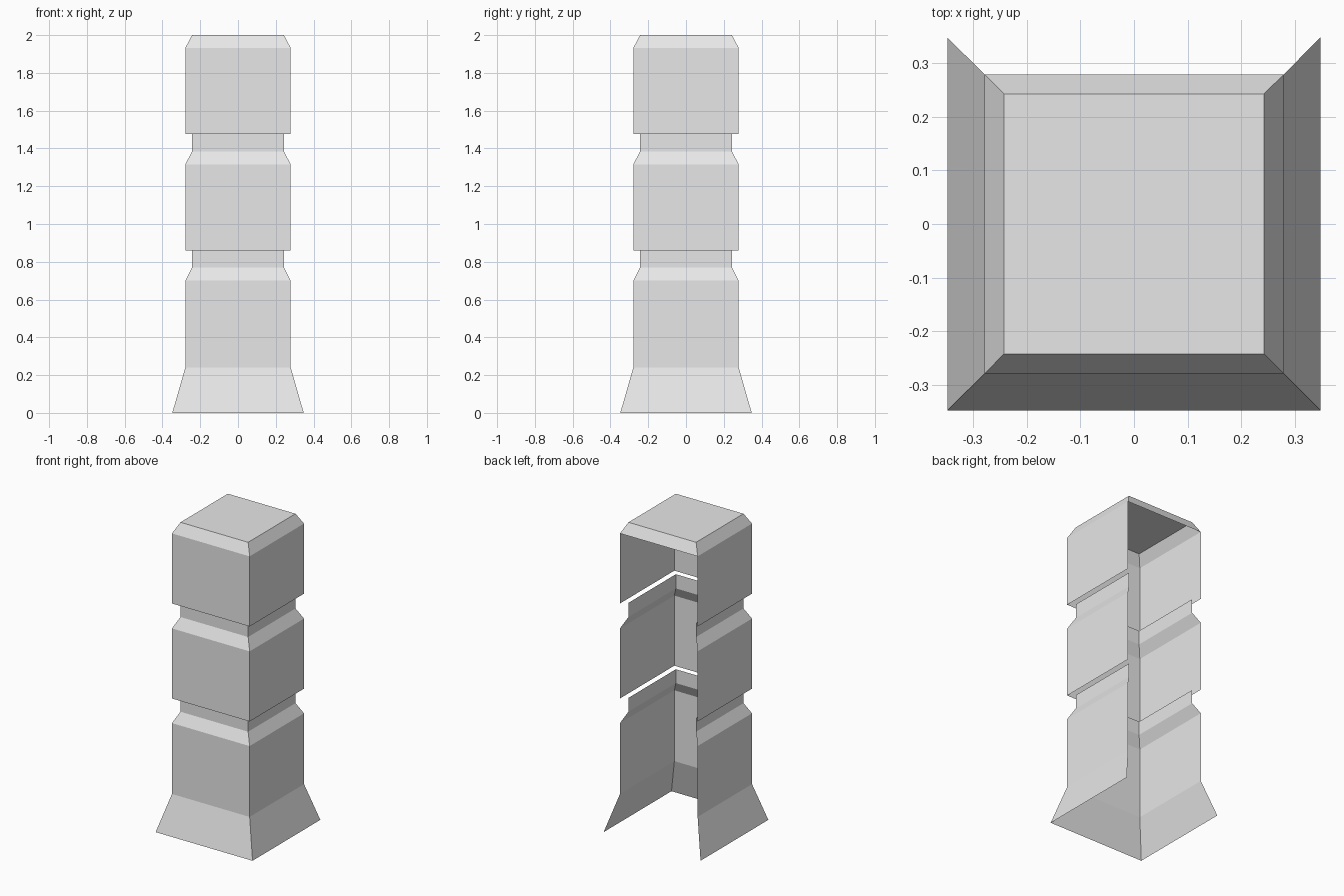
import bpy, bmesh

if "Cube" in bpy.data.objects:
    bpy.data.objects.remove(bpy.data.objects["Cube"])

grey = bpy.data.materials.new("light_grey")
grey.diffuse_color = (0.8, 0.8, 0.8, 1)
grey.use_nodes = True
grey.node_tree.nodes["Principled BSDF"].inputs["Base Color"].default_value = grey.diffuse_color

W, N, F = 0.279, 0.243, 0.348   # half widths: body, neck, flared foot


def shell(name, profile, cap=False):
    """Three-sided thin shell, open at the back, from (half width, z) levels."""
    bm = bmesh.new()
    rings = [[bm.verts.new((x * r, y * r, z))
              for x, y in ((-1, 1), (-1, -1), (1, -1), (1, 1))]
             for r, z in profile]
    for low, high in zip(rings, rings[1:]):
        for i in range(3):
            bm.faces.new((low[i], low[i + 1], high[i + 1], high[i]))
    if cap:
        # flat top and the rear sloping edge
        bm.faces.new(rings[-1])
        bm.faces.new((rings[-2][3], rings[-2][0], rings[-1][0], rings[-1][3]))
    mesh = bpy.data.meshes.new(name)
    bm.to_mesh(mesh)
    bm.free()
    mesh.materials.append(grey)
    obj = bpy.data.objects.new(name, mesh)
    bpy.context.collection.objects.link(obj)


# Stacked tiers: the necks of the lower two rise to the tier above
shell("lower_tier", [(F, 0), (W, 0.24), (W, 0.70), (N, 0.77), (N, 0.86)])
shell("middle_tier", [(W, 0.86), (W, 1.315), (N, 1.385), (N, 1.477)])
shell("top_tier", [(W, 1.477), (W, 1.932), (N, 2.0)], cap=True)
